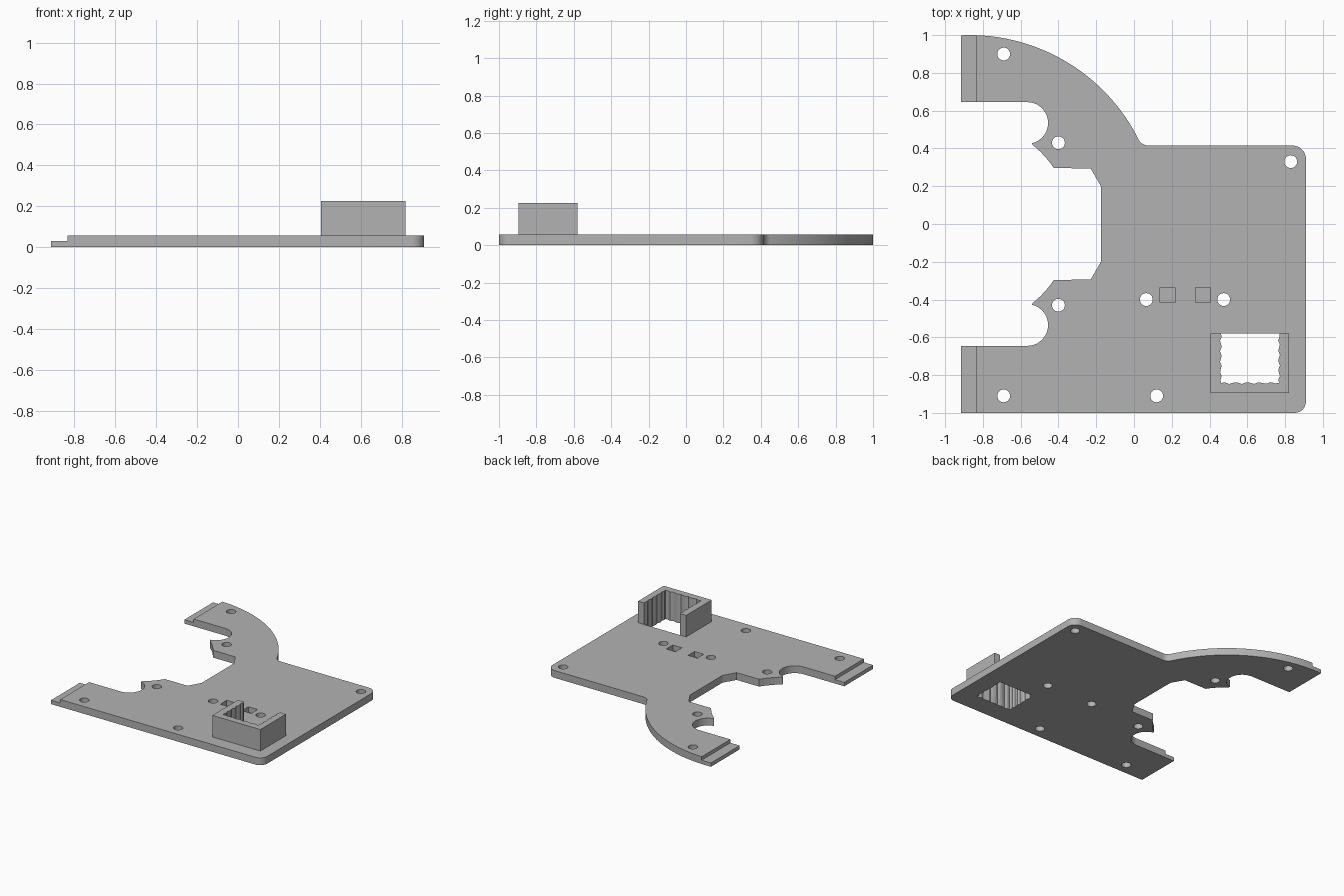
import bpy
import bmesh
from math import sin, cos, pi, radians, atan2

cube = bpy.data.objects.get("Cube")
if cube:
    bpy.data.objects.remove(cube)

TOP = 0.057          # plate thickness
ARC_X = -0.87        # centre of the large round edge

grey = bpy.data.materials.new("plain grey")
grey.use_nodes = True
grey.diffuse_color = (0.45, 0.45, 0.45, 1)
grey.node_tree.nodes["Principled BSDF"].inputs["Base Color"].default_value = (0.45, 0.45, 0.45, 1)


def arc(cx, cy, r, start, end, n=12):
    """Points along an arc, angles in degrees."""
    steps = [radians(start + (end - start) * i / n) for i in range(n + 1)]
    return [(cx + r * cos(a), cy + r * sin(a)) for a in steps]


def prism(name, outline, z0, z1):
    """Closed outline extruded from z0 to z1."""
    bm = bmesh.new()
    face = bm.faces.new([bm.verts.new((x, y, z0)) for x, y in outline])
    new = bmesh.ops.extrude_face_region(bm, geom=[face])["geom"]
    verts = [v for v in new if isinstance(v, bmesh.types.BMVert)]
    bmesh.ops.translate(bm, verts=verts, vec=(0, 0, z1 - z0))
    bmesh.ops.recalc_face_normals(bm, faces=bm.faces)
    mesh = bpy.data.meshes.new(name)
    bm.to_mesh(mesh)
    bm.free()
    mesh.materials.append(grey)
    obj = bpy.data.objects.new(name, mesh)
    bpy.context.collection.objects.link(obj)
    return obj


def select(obj):
    bpy.ops.object.select_all(action='DESELECT')
    obj.select_set(True)
    bpy.context.view_layer.objects.active = obj


def cut(obj, outline, z0=-0.1, z1=0.1):
    """Cut an extruded outline out of obj."""
    cutter = prism("cutter", outline, z0, z1)
    cutter.hide_render = True
    mod = obj.modifiers.new("cut", 'BOOLEAN')
    mod.operation = 'DIFFERENCE'
    mod.solver = 'EXACT'
    mod.object = cutter
    select(obj)
    bpy.ops.object.modifier_apply(modifier=mod.name)
    bpy.data.objects.remove(cutter)


def rect(x0, x1, y0, y1):
    return [(x0, y0), (x1, y0), (x1, y1), (x0, y1)]


# Upper half of the notch on the left edge, mirrored for the lower half
notch = [(-0.915, 0.645)] + arc(-0.565, 0.535, 0.11, 90, -77, 24)
notch += arc(ARC_X, 0, 0.535, 51.5, 33.5, 6)
notch += [(-0.23, 0.295), (-0.175, 0.2)]
notch += [(x, -y) for x, y in reversed(notch)]

# Outer outline: rounded corners, fillet and large round edge
fillet_x, fillet_y, fillet_r = 0.0776, 0.475, 0.06
meet = atan2(fillet_y, fillet_x - ARC_X) * 180 / pi
outline = notch + [(-0.915, -1)]
outline += arc(0.85, -0.94, 0.06, -90, 0)
outline += arc(0.84, 0.345, 0.07, 0, 90)
outline += arc(fillet_x, fillet_y, fillet_r, 270, 180 + meet)
outline += arc(ARC_X, 0, 1, meet, 92.6, 48)[1:]
plate = prism("base_plate", outline, 0, TOP)

# Lowered lips at the ends of both arms
cut(plate, rect(-1.1, -0.835, -1.1, 1.1), 0.03, 0.1)

# Screw holes
for x, y in [(-0.69, 0.9), (-0.4, 0.43), (-0.4, -0.43), (-0.69, -0.91),
             (0.12, -0.91), (0.065, -0.4), (0.475, -0.4), (0.83, 0.33)]:
    cut(plate, arc(x, y, 0.034, 0, 345, 23))

# Shallow square pockets
for x in (0.177, 0.365):
    cut(plate, rect(x - 0.04, x + 0.04, -0.415, -0.335), 0.015, 0.1)

# Socket: three walls with a fluted inside, open at the back
N = 14
x0, x1, y0, y1 = 0.46, 0.768, -0.842, -0.58


def flute(i):
    return 0.005 * sin(i * 2.2)


inner = [(x0 + flute(i), y1 + (y0 - y1) * i / N) for i in range(N)]
inner += [(x0 + (x1 - x0) * i / N, y0 + flute(i)) for i in range(N)]
inner += [(x1 - flute(i), y0 + (y1 - y0) * i / N) for i in range(N + 1)]
cut(plate, inner)
socket = prism("socket_walls",
               [(0.405, y1)] + inner + [(0.82, y1), (0.82, -0.895), (0.405, -0.895)],
               TOP, 0.225)

# Smooth round edges, flat elsewhere
select(plate)
bpy.ops.object.shade_smooth_by_angle(angle=radians(25))
